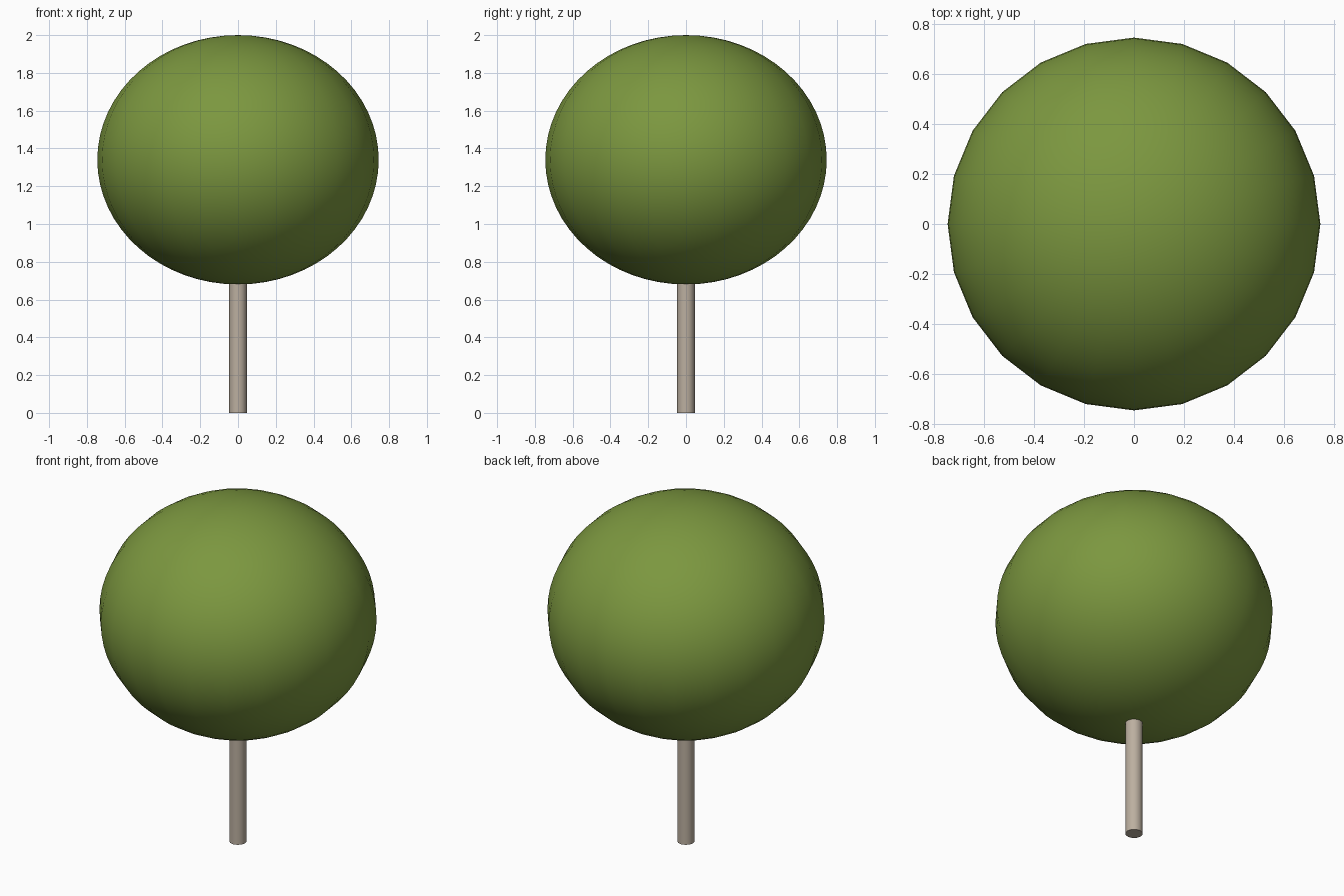
import bpy
from math import radians

if "Cube" in bpy.data.objects:
    bpy.data.objects.remove(bpy.data.objects["Cube"])


def finish(obj, name, color, angle):
    obj.name = name
    mat = bpy.data.materials.new(name + "_material")
    mat.diffuse_color = (*color, 1)
    mat.use_nodes = True
    mat.node_tree.nodes["Principled BSDF"].inputs["Base Color"].default_value = mat.diffuse_color
    obj.data.materials.append(mat)
    bpy.ops.object.shade_smooth_by_angle(angle=radians(angle))


# Crown: slightly flattened ball of leaves
bpy.ops.mesh.primitive_uv_sphere_add(segments=24, ring_count=32, radius=1,
                                     location=(0, 0, 1.34))
crown = bpy.context.object
crown.scale = (0.745, 0.745, 0.66)
bpy.ops.object.transform_apply(location=False, rotation=False, scale=True)
finish(crown, "crown", (0.20, 0.31, 0.05), 60)

# Trunk: thin straight pole running up into the crown
bpy.ops.mesh.primitive_cylinder_add(vertices=12, radius=0.047, depth=0.8,
                                    location=(0, 0, 0.4))
finish(bpy.context.object, "trunk", (0.50, 0.43, 0.35), 50)
